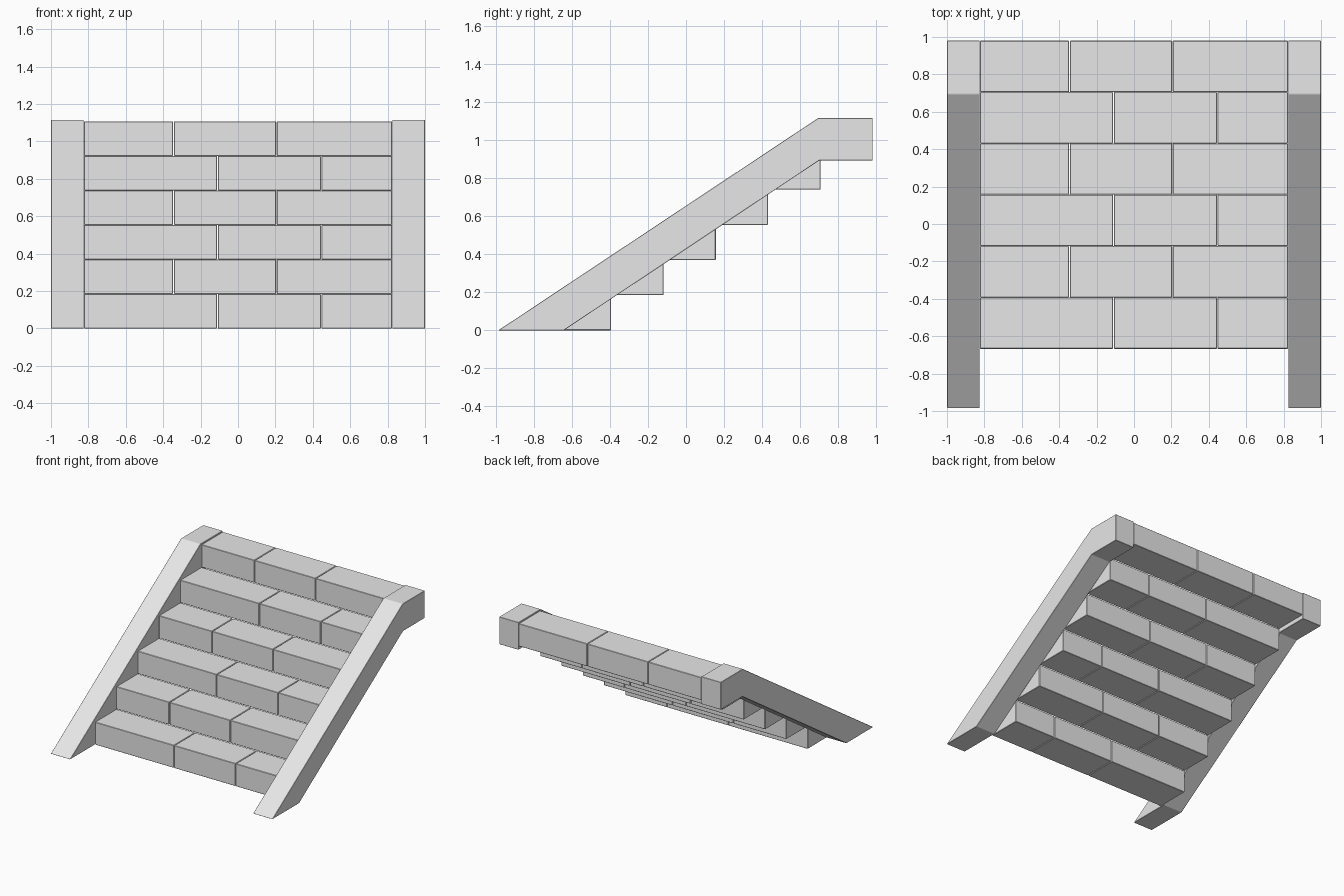
import bpy, bmesh
from mathutils import Vector

cube = bpy.data.objects.get("Cube")
if cube:
    bpy.data.objects.remove(cube, do_unlink=True)

GREY = (0.8, 0.8, 0.8, 1)
stone = bpy.data.materials.new("grey_stone")
stone.use_nodes = True
stone.diffuse_color = GREY
stone.node_tree.nodes["Principled BSDF"].inputs["Base Color"].default_value = GREY


def extrude_profile(name, profile, x0, x1, bevel):
    """Extrude a (y, z) outline along x and chip its edges slightly."""
    bm = bmesh.new()
    face = bm.faces.new([bm.verts.new((x0, y, z)) for y, z in profile])
    result = bmesh.ops.extrude_face_region(bm, geom=[face])
    moved = [g for g in result["geom"] if isinstance(g, bmesh.types.BMVert)]
    bmesh.ops.translate(bm, verts=moved, vec=Vector((x1 - x0, 0, 0)))
    bmesh.ops.recalc_face_normals(bm, faces=bm.faces)
    mesh = bpy.data.meshes.new(name)
    bm.to_mesh(mesh)
    bm.free()
    mesh.materials.append(stone)
    obj = bpy.data.objects.new(name, mesh)
    bpy.context.collection.objects.link(obj)
    mod = obj.modifiers.new("worn_edges", "BEVEL")
    mod.width = bevel
    mod.segments = 1
    return obj


# Stair dimensions
STEPS, RISE = 6, 0.1845
FRONT, BACK = -0.667, 0.98
RUN = (BACK - FRONT) / STEPS
INNER, OUTER = 0.825, 1.0
GAP = 0.002

# Steps: three blocks each, with the joints staggered on alternate rows
joints = [(-0.11, 0.445), (-0.345, 0.205)]
for i in range(STEPS):
    y0, z0 = FRONT + i * RUN, i * RISE
    y1, z1 = y0 + RUN, z0 + RISE
    outline = [(y0, z0), (y1, z0), (y1, z1), (y0, z1)]
    edges = [-INNER, *joints[i % 2], INNER]
    for j in range(3):
        extrude_profile(f"step_{i + 1}_block_{j + 1}", outline,
                        edges[j] + GAP, edges[j + 1] - GAP, 0.003)

# Sloping side rails with a level landing end
rail = [(-0.985, 0), (-0.64, 0), (0.70, 0.892), (0.98, 0.892),
        (0.98, 1.115), (0.695, 1.115)]
for side, sign in (("left", 1), ("right", -1)):
    extrude_profile(f"{side}_rail", rail, sign * INNER, sign * OUTER, 0.002)
